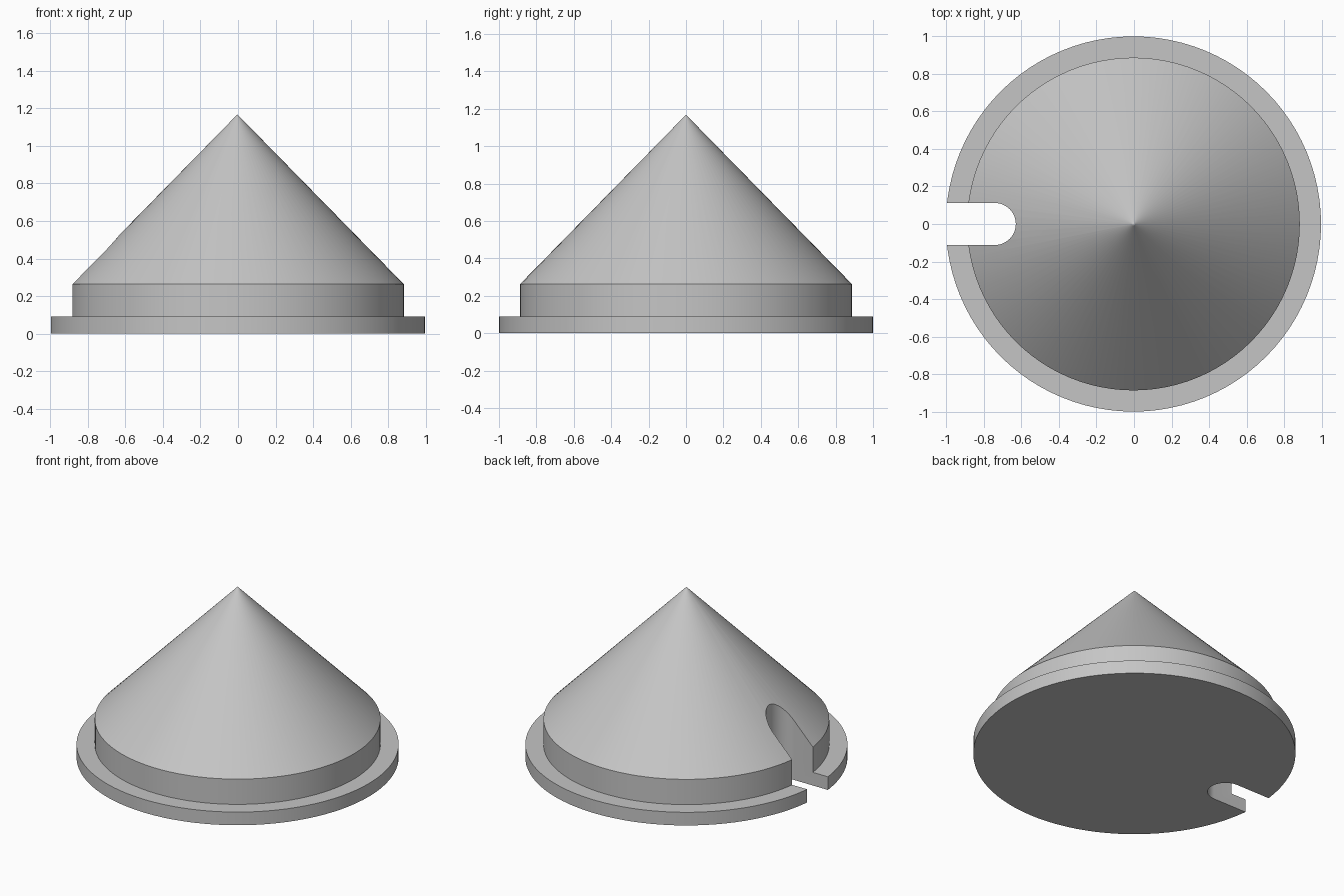
import bpy
import bmesh
import math

cube = bpy.data.objects.get("Cube")
if cube:
    bpy.data.objects.remove(cube, do_unlink=True)

SEGMENTS = 96
SHIFT = -0.003          # axis offset: the slot opens the rim on the -x side
SLOT_R = 0.112
SLOT_CENTRE = -0.742

grey = bpy.data.materials.new("plain grey")
grey.use_nodes = True
colour = (0.56, 0.56, 0.56, 1)
grey.diffuse_color = colour
grey.node_tree.nodes["Principled BSDF"].inputs["Base Color"].default_value = colour


def make_object(name, bm):
    bmesh.ops.recalc_face_normals(bm, faces=bm.faces)
    mesh = bpy.data.meshes.new(name)
    bm.to_mesh(mesh)
    bm.free()
    mesh.materials.append(grey)
    obj = bpy.data.objects.new(name, mesh)
    bpy.context.collection.objects.link(obj)
    return obj


def lathe(name, profile, tip_z):
    """Turn a profile of (radius, z) rings, closed by a flat base and a tip."""
    bm = bmesh.new()
    angles = [math.tau * i / SEGMENTS for i in range(SEGMENTS)]
    rings = [[bm.verts.new((r * math.cos(a) + SHIFT, r * math.sin(a), z))
              for a in angles] for r, z in profile]
    tip = bm.verts.new((SHIFT, 0, tip_z))
    bm.faces.new(rings[0])
    for i in range(SEGMENTS):
        j = (i + 1) % SEGMENTS
        for low, high in zip(rings, rings[1:]):
            bm.faces.new((low[i], low[j], high[j], high[i]))
        bm.faces.new((rings[-1][i], rings[-1][j], tip))
    return make_object(name, bm)


def slot_prism(name):
    """Upright prism with a rounded inner end, open past the rim."""
    bm = bmesh.new()
    steps = 24
    outline = [(-1.3, -SLOT_R)]
    for i in range(steps + 1):
        a = math.pi * (i / steps - 0.5)
        outline.append((SLOT_CENTRE + SLOT_R * math.cos(a), SLOT_R * math.sin(a)))
    outline.append((-1.3, SLOT_R))
    face = bm.faces.new([bm.verts.new((x, y, -0.2)) for x, y in outline])
    top = bmesh.ops.extrude_face_region(bm, geom=[face])["geom"]
    verts = [g for g in top if isinstance(g, bmesh.types.BMVert)]
    bmesh.ops.translate(bm, verts=verts, vec=(0, 0, 1.2))
    return make_object(name, bm)


# Flanged base, short cylindrical wall and cone; small ring keeps the tip crisp
cone = lathe("flanged_cone",
             [(1, 0), (1, 0.09), (0.887, 0.09), (0.887, 0.263), (0.01, 1.158)],
             1.168)

# Rounded slot through the rim and the cone
cutter = slot_prism("slot_cutter")
cutter.hide_render = True
cut = cone.modifiers.new("slot", 'BOOLEAN')
cut.operation = 'DIFFERENCE'
cut.solver = 'EXACT'
cut.object = cutter

bpy.ops.object.select_all(action='DESELECT')
cone.select_set(True)
bpy.context.view_layer.objects.active = cone
bpy.ops.object.modifier_apply(modifier=cut.name)
bpy.data.objects.remove(cutter, do_unlink=True)
bpy.ops.object.shade_smooth_by_angle(angle=math.radians(25))
